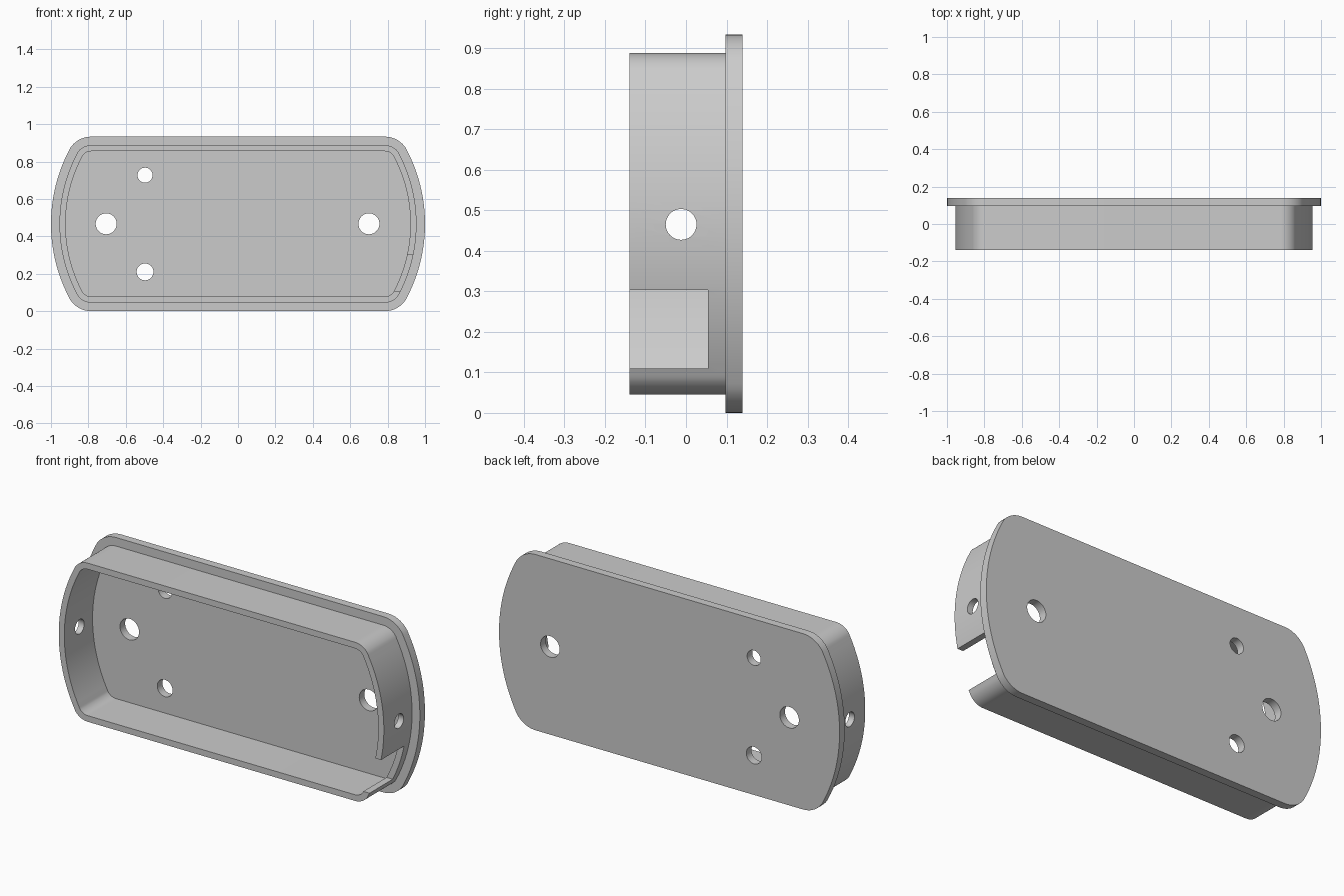
import bpy, bmesh, math
from mathutils import Matrix, Vector

if "Cube" in bpy.data.objects:
    bpy.data.objects.remove(bpy.data.objects["Cube"])

grey = bpy.data.materials.new("light grey")
grey.use_nodes = True
colour = (0.6, 0.6, 0.6, 1)
grey.diffuse_color = colour
grey.node_tree.nodes["Principled BSDF"].inputs["Base Color"].default_value = colour

HALF_H = 0.4665                 # half height, also the centre height
BACK, SEAT, FRONT = 0.14, 0.097, -0.14
END_R, CORNER_R = 0.85, 0.134   # bowed end and corner fillet radii


def outline(inset):
    """Closed (x, z) outline: flat top and bottom, bowed ends, filleted corners."""
    cx, cz = 0.785, HALF_H - CORNER_R
    bow_x = 1 - END_R
    tangent = math.atan2(cz, cx - bow_x)
    bow, fillet = END_R - inset, CORNER_R - inset
    quarter = []
    for i in range(13):
        a = tangent * i / 12
        quarter.append((bow_x + bow * math.cos(a), bow * math.sin(a)))
    for i in range(1, 11):
        a = tangent + (math.pi / 2 - tangent) * i / 10
        quarter.append((cx + fillet * math.cos(a), cz + fillet * math.sin(a)))
    half = quarter + [(-x, z) for x, z in reversed(quarter)]
    half.pop()                  # the shared end points appear once only
    lower = [(-x, -z) for x, z in half]
    return [(x, z + HALF_H) for x, z in half + lower]


def make_object(name, bm):
    bmesh.ops.recalc_face_normals(bm, faces=bm.faces)
    mesh = bpy.data.meshes.new(name)
    bm.to_mesh(mesh)
    bm.free()
    mesh.materials.append(grey)
    obj = bpy.data.objects.new(name, mesh)
    bpy.context.collection.objects.link(obj)
    return obj


def loop(bm, inset, y):
    return [bm.verts.new((x, y, z)) for x, z in outline(inset)]


def bridge(bm, a, b):
    for i in range(len(a)):
        j = (i + 1) % len(a)
        bm.faces.new((a[i], a[j], b[j], b[i]))


def cylinder(centre, radius, depth, axis):
    bm = bmesh.new()
    turn = Vector((0, 0, 1)).rotation_difference(Vector(axis)).to_matrix().to_4x4()
    bmesh.ops.create_cone(bm, cap_ends=True, segments=48, radius1=radius, radius2=radius,
                          depth=depth, matrix=Matrix.Translation(centre) @ turn)
    return make_object("hole_cutter", bm)


def box(low, high):
    low, high = Vector(low), Vector(high)
    bm = bmesh.new()
    bmesh.ops.create_cube(bm, size=1, matrix=Matrix.Translation((low + high) / 2)
                          @ Matrix.Diagonal((*(high - low), 1)))
    return make_object("notch_cutter", bm)


def finish(obj, cutters):
    """Cut the openings, then smooth the curved sides."""
    bpy.ops.object.select_all(action="DESELECT")
    bpy.context.view_layer.objects.active = obj
    obj.select_set(True)
    for cutter in cutters:
        cutter.hide_render = True
        mod = obj.modifiers.new("opening", "BOOLEAN")
        mod.operation, mod.solver, mod.object = "DIFFERENCE", "EXACT", cutter
        bpy.ops.object.modifier_apply(modifier=mod.name)
        bpy.data.objects.remove(cutter)
    bpy.ops.object.shade_smooth_by_angle(angle=math.radians(30))


# Back plate with four round holes
bm = bmesh.new()
front, back = loop(bm, 0, SEAT), loop(bm, 0, BACK)
bridge(bm, front, back)
bm.faces.new(front)
bm.faces.new(back)
back_plate = make_object("back_plate", bm)
holes = [(-0.705, 0.467, 0.056), (0.70, 0.467, 0.056), (-0.497, 0.727, 0.04), (-0.497, 0.21, 0.045)]
finish(back_plate, [cylinder((x, 0.12, z), r, 0.2, (0, 1, 0)) for x, z, r in holes])

# Rim wall with a hole through each end and a notch low on the left end
bm = bmesh.new()
rings = [loop(bm, 0.0455, SEAT), loop(bm, 0.0455, FRONT), loop(bm, 0.078, FRONT), loop(bm, 0.078, SEAT)]
for i in range(4):
    bridge(bm, rings[i], rings[(i + 1) % 4])
rim_wall = make_object("rim_wall", bm)
cutters = [cylinder((side * 0.94, -0.012, 0.465), 0.038, 0.2, (1, 0, 0)) for side in (-1, 1)]
cutters.append(box((0.7, -0.3, 0.109), (1.1, 0.054, 0.303)))
finish(rim_wall, cutters)
